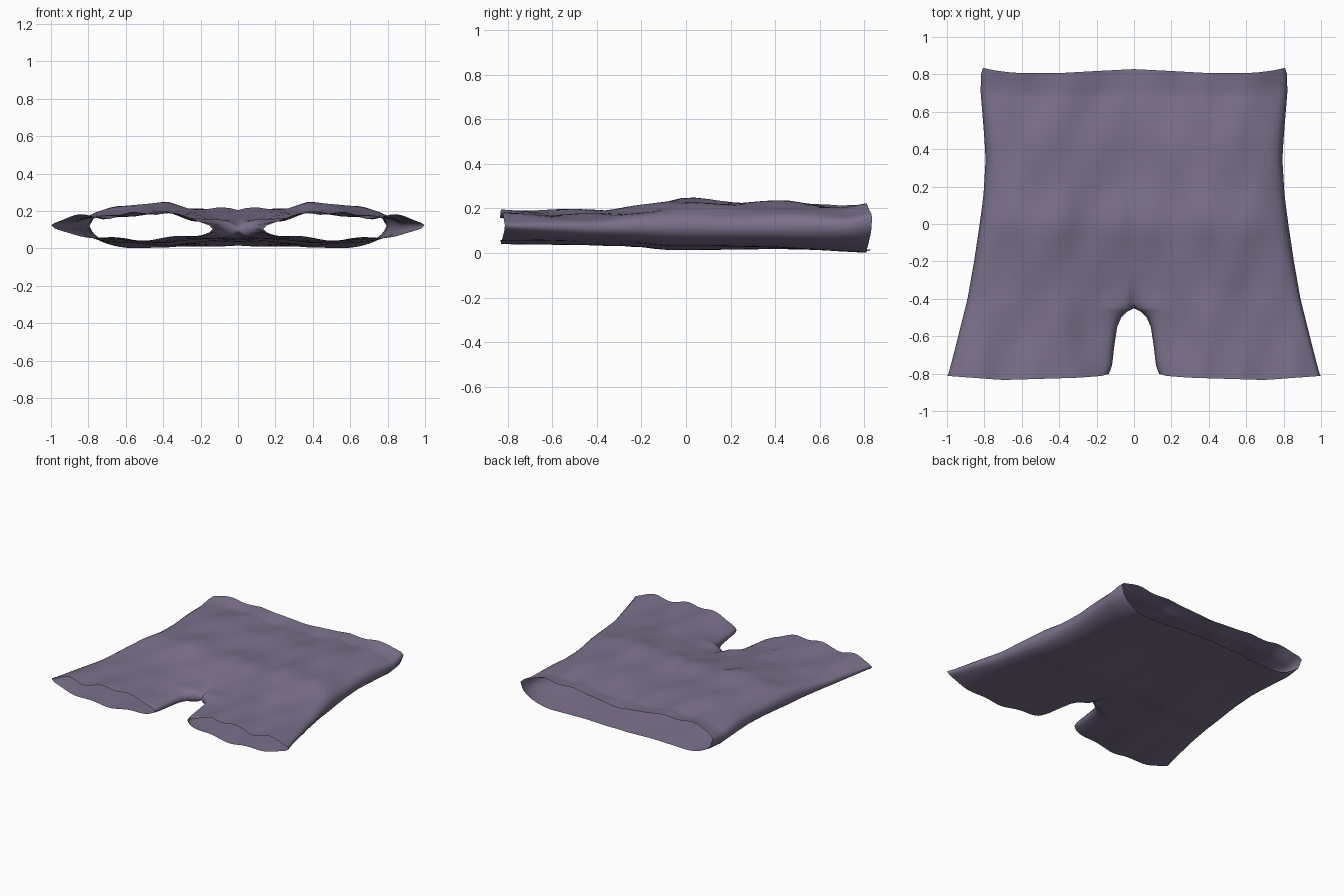
import bpy, bmesh
from math import sin, cos, pi, sqrt, exp

if "Cube" in bpy.data.objects:
    bpy.data.objects.remove(bpy.data.objects["Cube"])

OUTER = [(-.82, .998), (-.8, .99), (-.6, .94), (-.4, .89), (-.2, .855), (0, .825), (.15, .805),
         (.35, .793), (.5, .803), (.7, .82), (.79, .818), (.83, .805)]
INNER = [(-.82, .135), (-.78, .118), (-.65, .105), (-.55, .09), (-.5, .068), (-.47, .038), (-.45, 0)]
TOP = [(-.82, .194), (-.6, .188), (-.35, .196), (-.15, .222), (0, .248), (.2, .23), (.45, .235),
       (.7, .212), (.83, .222)]
BOTTOM = [(-.82, .05), (-.2, .034), (-.1, .022), (.4, .02), (.83, .003)]
SEAM = [(-.82, .125), (-.4, .115), (.4, .12), (.7, .13), (.83, .16)]
ACROSS = [(0, -.04), (.15, -.037), (.25, -.025), (.38, 0), (.6, -.018), (.8, -.015), (1, -.02)]
WAIST = [(0, .005), (.2, -.005), (.4, -.016), (.65, -.014), (.75, -.001), (.82, .014)]
HEM = [(.1, .03), (.17, .008), (.3, -.002), (.7, -.014), (1, .008)]


def lerp(table, t):
    """Piecewise linear lookup."""
    if t <= table[0][0]:
        return table[0][1]
    for (a, p), (b, q) in zip(table, table[1:]):
        if t <= b:
            return p + (q - p) * (t - a) / (b - a)
    return table[-1][1]


def rounding(d, r):
    """Rolled edge: 0 at the fold, 1 at distance r."""
    return sqrt(max(0, 1 - (1 - min(1, max(0, d) / r)) ** 2))


def point(y, u, side):
    """Cloth point: side is +1 for the upper sheet, -1 for the lower one."""
    s = .5 * u + .5 * (1 - cos(pi * u)) / 2
    s = s if y < -.3 else .6 * u + .4 * sin(pi * u / 2)
    xi, xo = lerp(INNER, y), lerp(OUTER, y)
    x = xi + (xo - xi) * s
    closed = min(1, max(0, (-.2 - y) / .25)) ** 2       # how far the crotch is pinched
    flat = min(1, max(0, (-.45 - y) / .37))             # how far the leg flattens to its hem
    outer = rounding(xo - x, .24 + .14 * flat)
    inner = rounding(x - xi, .17 + .1 * flat)
    fold = outer * (1 + closed * (inner - 1))
    mid = lerp(SEAM, y) - .02 * closed * exp(-(x - xi) / .15)
    if side > 0:
        wrinkle = .01 * sin(17 * x + 5 * y) * cos(6 * y + 2 * x) + .004 * sin(23 * x - 9 * y)
        wrinkle += .008 * flat * sin(24 * x)
        edge = lerp(TOP, y) + lerp(ACROSS, x) + wrinkle
        edge += .015 * max(0, (y - .75) / .07) * rounding(x - .55, .25)   # raised waist corner
    else:
        edge = lerp(BOTTOM, y) - .4 * lerp(ACROSS, x) + .005 * sin(13 * x + 4 * y) - .003
        edge += .01 * flat * sin(20 * x + 1)
    z = mid + (edge - mid) * fold
    # curved waist line and hems
    if y > .6:
        y += lerp(WAIST, x) * (y - .6) / .22
    if y < -.65:
        y += lerp(HEM, x) * (-.65 - y) / .17
    return x, y, max(0, z)


# shorts: one half as two sheets joined at the side and inner leg folds
ys = [.823, .79, .75, .72, .7, .68, .64] + [.58 - .06 * i for i in range(16)]
ys += [-.36, -.39, -.42, -.45, -.46, -.47, -.485, -.5, -.525, -.55, -.6, -.65, -.7, -.74, -.77, -.8, -.82]
N = 26
bm = bmesh.new()
for side in (1, -1):
    grid = [[bm.verts.new(point(y, i / N, side)) for i in range(N + 1)] for y in ys]
    for a, b in zip(grid, grid[1:]):
        for i in range(N):
            f = (a[i], b[i], b[i + 1], a[i + 1])
            bm.faces.new(f if side > 0 else f[::-1])
bmesh.ops.remove_doubles(bm, verts=bm.verts, dist=.0005)
mesh = bpy.data.meshes.new("shorts")
bm.to_mesh(mesh)
bm.free()
shorts = bpy.data.objects.new("shorts", mesh)
bpy.context.collection.objects.link(shorts)
mirror = shorts.modifiers.new("mirror", 'MIRROR')
mirror.merge_threshold = .001
for p in mesh.polygons:
    p.use_smooth = True

# purple-grey cloth
cloth = bpy.data.materials.new("cloth")
cloth.diffuse_color = (.2, .165, .26, 1)
cloth.use_nodes = True
cloth.node_tree.nodes["Principled BSDF"].inputs["Base Color"].default_value = cloth.diffuse_color
mesh.materials.append(cloth)
